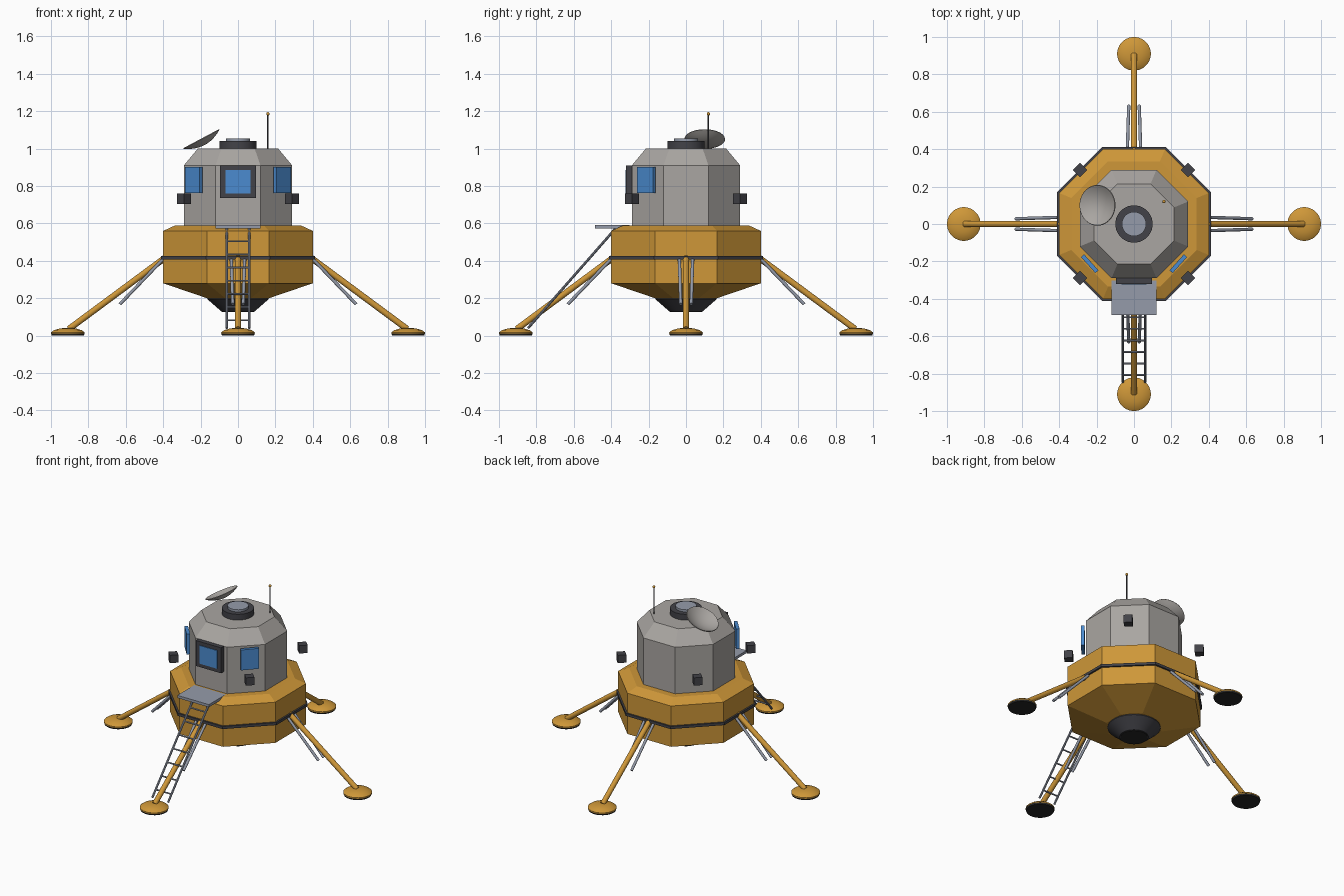
import bpy, bmesh, math
from mathutils import Vector, Matrix

if "Cube" in bpy.data.objects:
    bpy.data.objects.remove(bpy.data.objects["Cube"])


def material(name, rgb):
    m = bpy.data.materials.new(name)
    m.diffuse_color = (*rgb, 1)
    m.use_nodes = True
    m.node_tree.nodes["Principled BSDF"].inputs["Base Color"].default_value = m.diffuse_color
    return m


GOLD = material("gold foil", (0.62, 0.31, 0.04))
HULL = material("hull grey", (0.40, 0.38, 0.36))
DARK = material("dark grey", (0.055, 0.055, 0.065))
BLACK = material("black", (0.018, 0.018, 0.018))
BLUE = material("window blue", (0.07, 0.26, 0.63))
STEEL = material("blue grey metal", (0.30, 0.33, 0.40))


def finish(name, bm, mat, smooth=False, matrix=None):
    bmesh.ops.recalc_face_normals(bm, faces=bm.faces)
    me = bpy.data.meshes.new(name)
    bm.to_mesh(me)
    bm.free()
    me.materials.append(mat)
    ob = bpy.data.objects.new(name, me)
    bpy.context.collection.objects.link(ob)
    if matrix:
        ob.matrix_world = matrix
    if smooth:
        bpy.ops.object.select_all(action='DESELECT')
        ob.select_set(True)
        bpy.context.view_layer.objects.active = ob
        bpy.ops.object.shade_smooth_by_angle(angle=math.radians(35))
    return ob


def lathe(name, profile, mat, n=32, loc=(0, 0, 0), rot=None):
    """Turn (radius, z) points; with n = 8 the radius is the flat-to-centre distance."""
    bm = bmesh.new()
    k = 1 / math.cos(math.pi / n) if n == 8 else 1
    rings = []
    for r, z in profile:
        rings.append([bm.verts.new((r * k * math.cos((i + .5) * math.tau / n),
                                    r * k * math.sin((i + .5) * math.tau / n), z))
                      for i in range(n)])
    for a, b in zip(rings, rings[1:]):
        for i in range(n):
            j = (i + 1) % n
            bm.faces.new((a[i], a[j], b[j], b[i]))
    bm.faces.new(rings[0])
    bm.faces.new(rings[-1])
    bmesh.ops.remove_doubles(bm, verts=bm.verts, dist=1e-5)
    mx = Matrix.Translation(loc) @ (rot or Matrix())
    return finish(name, bm, mat, n > 8, mx)


def box(name, loc, size, mat, turn=0):
    bm = bmesh.new()
    bmesh.ops.create_cube(bm, size=1)
    bmesh.ops.scale(bm, vec=size, verts=bm.verts)
    return finish(name, bm, mat, False,
                  Matrix.Translation(loc) @ Matrix.Rotation(turn, 4, 'Z'))


def rod(name, a, b, r, mat, n=12):
    a, b = Vector(a), Vector(b)
    d = b - a
    return lathe(name, [(r, 0), (r, d.length)], mat, n, a,
                 d.to_track_quat('Z', 'Y').to_matrix().to_4x4())


# Lower stage with dark belt and engine
lathe("lower_stage", [(.165, .20), (.40, .28), (.40, .56), (.335, .59)], GOLD, 8)
lathe("lower_stage_belt", [(.411, .407), (.411, .425)], DARK, 8)
lathe("engine_bell", [(.165, .21), (.165, .195), (.13, .165), (.09, .13)], DARK)
lathe("engine_opening", [(.085, .126), (.085, .131)], BLACK)

# Upper stage and roof hatch
lathe("upper_stage", [(.29, .585), (.29, .91), (.215, 1.0)], HULL, 8)
lathe("hatch_ring", [(.10, .995), (.10, 1.04)], DARK)
lathe("hatch_cover", [(.065, 1.03), (.065, 1.055)], STEEL)

# Front door window: dark frame with a blue pane
box("front_frame", (0, -.305, .823), (.19, .03, .175), DARK)
box("front_pane", (0, -.320, .823), (.135, .008, .125), BLUE)

# Side windows
for s, side in ((-1, "left"), (1, "right")):
    box(side + "_window", (s * .237, -.212, .833), (.115, .022, .14), BLUE,
        s * math.radians(48))

# Thruster blocks on the four diagonals
for sx in (-1, 1):
    for sy in (-1, 1):
        box("thruster_block", (sx * .289, sy * .289, .732), (.054, .054, .054), DARK,
            math.pi / 4)

# Dish, a thin bowl tilted to the left
R, D = .109, .035
bowl = [(R * i / 6, D * (i / 6) ** 2 - D) for i in range(7)]
inner = [(r * .98, z + .004) for r, z in reversed(bowl)]
lathe("dish", bowl + inner, HULL, 32, (-.195, .10, 1.05),
      Matrix.Rotation(math.radians(-28), 4, 'Y'))

# Whip antenna with a gold tip
rod("antenna", (.16, .12, .99), (.16, .12, 1.19), .004, DARK, 10)
lathe("antenna_tip", [(.009 * math.sin(i * math.pi / 8), -.009 * math.cos(i * math.pi / 8))
                      for i in range(9)], GOLD, 12, (.16, .12, 1.186))

# Porch and ladder
box("porch", (0, -.395, .582), (.24, .185, .018), STEEL)
top, foot = Vector((0, -.375, .575)), Vector((0, -.845, .04))
for s in (-1, 1):
    off = Vector((s * .06, 0, 0))
    rod("ladder_rail", top + off, foot + off, .007, STEEL, 10)
for i in range(1, 8):
    p = top.lerp(foot, i / 7.6)
    rod("ladder_rung", p - Vector((.06, 0, 0)), p + Vector((.06, 0, 0)), .005, STEEL, 10)

# Four legs with foot pads and paired braces
for q, side in enumerate(("right", "back", "left", "front")):
    turn = Matrix.Rotation(q * math.pi / 2, 3, 'Z')
    rod(side + "_leg", turn @ Vector((.385, 0, .42)), turn @ Vector((.905, 0, .035)),
        .017, GOLD, 16)
    for s in (-1, 1):
        rod(side + "_brace", turn @ Vector((.39, s * .036, .42)),
            turn @ Vector((.632, s * .028, .168)), .009, STEEL)
    c = turn @ Vector((.91, 0, 0))
    lathe(side + "_pad_sole", [(.086, 0), (.09, .012)], BLACK, 32, c)
    lathe(side + "_pad", [(.09, .011), (.09, .018), (.075, .029), (.045, .038), (.02, .041)],
          GOLD, 32, c)
